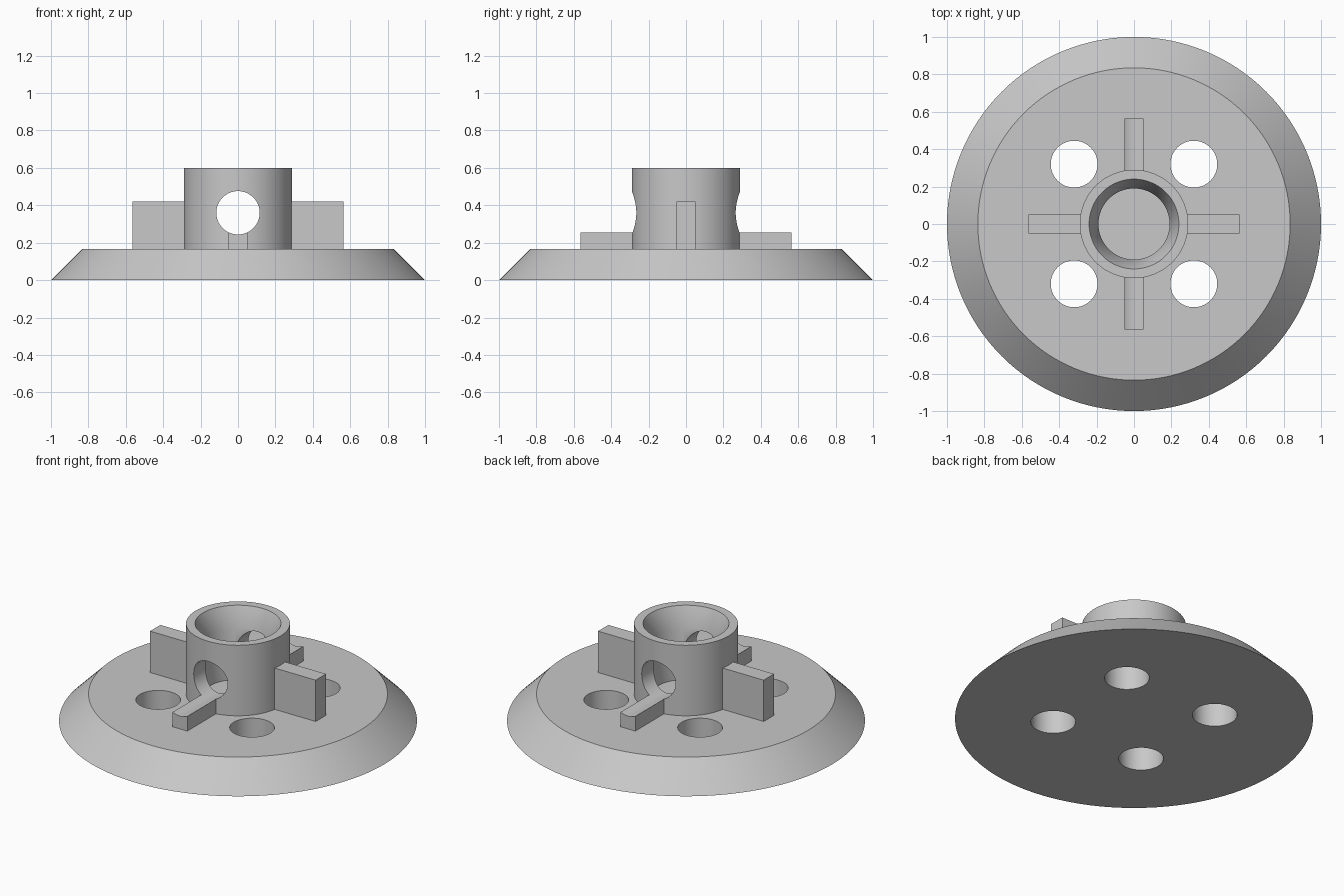
import bpy, bmesh, math
from mathutils import Matrix

if "Cube" in bpy.data.objects:
    bpy.data.objects.remove(bpy.data.objects["Cube"])

grey = bpy.data.materials.new("plain grey")
grey.diffuse_color = (0.58, 0.58, 0.58, 1)
grey.use_nodes = True
grey.node_tree.nodes["Principled BSDF"].inputs["Base Color"].default_value = grey.diffuse_color


def make_object(name, bm):
    bmesh.ops.recalc_face_normals(bm, faces=bm.faces)
    mesh = bpy.data.meshes.new(name)
    bm.to_mesh(mesh)
    bm.free()
    mesh.materials.append(grey)
    obj = bpy.data.objects.new(name, mesh)
    bpy.context.collection.objects.link(obj)
    return obj


def lathe(name, profile, steps=128):
    """Turn a closed (radius, z) outline around the z axis."""
    bm = bmesh.new()
    rings = [[bm.verts.new((r * math.cos(2 * math.pi * i / steps),
                            r * math.sin(2 * math.pi * i / steps), z))
              for i in range(steps)] for r, z in profile]
    for k, ring in enumerate(rings):
        nxt = rings[(k + 1) % len(rings)]
        for i in range(steps):
            j = (i + 1) % steps
            bm.faces.new((ring[i], ring[j], nxt[j], nxt[i]))
    return make_object(name, bm)


def cylinders(name, radius, depth, matrices, r_top=None, steps=64):
    bm = bmesh.new()
    for m in matrices:
        bmesh.ops.create_cone(bm, cap_ends=True, segments=steps, radius1=radius,
                              radius2=radius if r_top is None else r_top,
                              depth=depth, matrix=m)
    return make_object(name, bm)


def cut(obj, cutter):
    mod = obj.modifiers.new("cut", 'BOOLEAN')
    mod.operation = 'DIFFERENCE'
    mod.solver = 'EXACT'
    mod.object = cutter
    bpy.context.view_layer.objects.active = obj
    bpy.ops.object.modifier_apply(modifier=mod.name)


TOP = 0.165

# Bevelled base disc
base = cylinders("base_disc", 1.0, TOP, [Matrix.Translation((0, 0, TOP / 2))],
                 r_top=0.835, steps=128)

# Hollow hub with a tapered mouth; the base closes its floor
hub = lathe("hub", [(0.29, 0.15), (0.29, 0.6), (0.24, 0.6), (0.19, 0.48), (0.19, 0.15)])

# Four radial ribs
ribs = []
for i, side in enumerate(("right", "back", "left", "front")):
    bm = bmesh.new()
    bmesh.ops.create_cube(bm, size=1)
    bmesh.ops.scale(bm, vec=(0.305, 0.1, 0.27), verts=bm.verts)
    bmesh.ops.translate(bm, vec=(0.4125, 0, 0.285), verts=bm.verts)
    bmesh.ops.rotate(bm, matrix=Matrix.Rotation(i * math.pi / 2, 3, 'Z'), verts=bm.verts)
    ribs.append(make_object(side + "_rib", bm))

# Bolt holes through the base
bolts = cylinders("bolt_hole_cutter", 0.125, 1.0,
                  [Matrix.Translation((x, y, 0)) for x in (-0.32, 0.32) for y in (-0.32, 0.32)])
cut(base, bolts)

# Cross hole through the hub, which also grooves the front and back ribs
cross = cylinders("cross_hole_cutter", 0.116, 2.0,
                  [Matrix.Translation((0, 0, 0.36)) @ Matrix.Rotation(math.pi / 2, 4, 'X')])
for part in (hub, ribs[1], ribs[3]):
    cut(part, cross)

for cutter in (bolts, cross):
    bpy.data.objects.remove(cutter, do_unlink=True)

# Smooth round walls, keep sharp edges
for obj in [base, hub] + ribs:
    bpy.ops.object.select_all(action='DESELECT')
    obj.select_set(True)
    bpy.context.view_layer.objects.active = obj
    bpy.ops.object.shade_smooth_by_angle(angle=math.radians(30))
